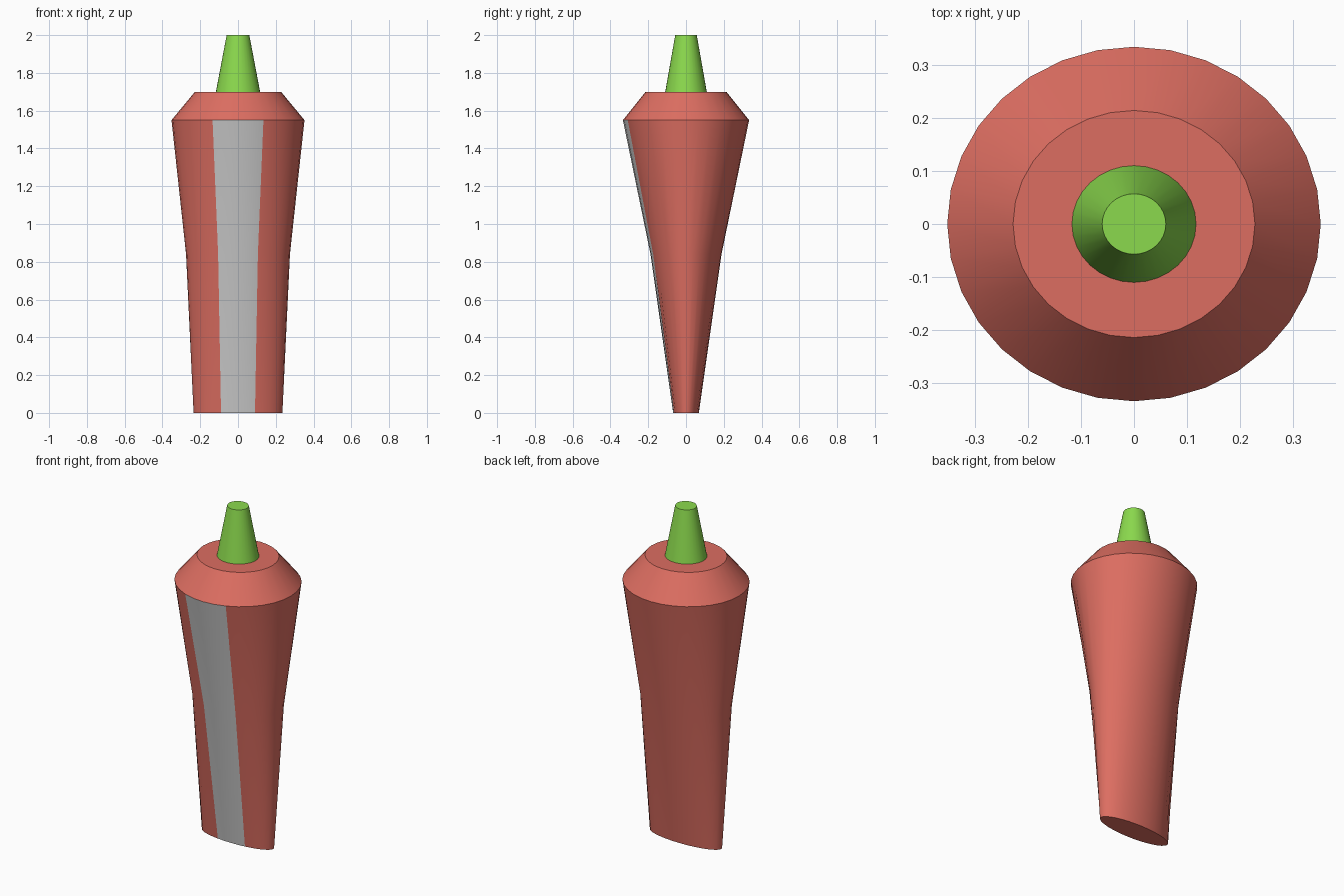
import bpy, bmesh, math

SIDES = 32

if "Cube" in bpy.data.objects:
    bpy.data.objects.remove(bpy.data.objects["Cube"], do_unlink=True)


def material(name, rgb):
    m = bpy.data.materials.new(name)
    m.use_nodes = True
    m.diffuse_color = (*rgb, 1)
    m.node_tree.nodes["Principled BSDF"].inputs["Base Color"].default_value = (*rgb, 1)
    return m


def loft(name, sections, mats):
    """Skin elliptical sections (z, x radius, y radius) and cap both ends."""
    bm = bmesh.new()
    rings = []
    for z, rx, ry in sections:
        angles = [math.tau * i / SIDES for i in range(SIDES)]
        rings.append([bm.verts.new((rx * math.cos(a), ry * math.sin(a), z)) for a in angles])
    for low, high in zip(rings, rings[1:]):
        for i in range(SIDES):
            j = (i + 1) % SIDES
            bm.faces.new((low[i], low[j], high[j], high[i]))
    bm.faces.new(rings[0][::-1])
    bm.faces.new(rings[-1])
    mesh = bpy.data.meshes.new(name)
    bm.to_mesh(mesh)
    bm.free()
    for m in mats:
        mesh.materials.append(m)
    obj = bpy.data.objects.new(name, mesh)
    bpy.context.collection.objects.link(obj)
    bpy.ops.object.select_all(action="DESELECT")
    obj.select_set(True)
    bpy.context.view_layer.objects.active = obj
    bpy.ops.object.shade_smooth_by_angle(angle=math.radians(30))
    return obj


red = material("soft red", (0.72, 0.155, 0.12))
grey = material("light grey", (0.62, 0.62, 0.62))
green = material("leaf green", (0.26, 0.70, 0.075))

# Squeezed tube with a flat crimped foot and a sloped shoulder
SHOULDER = 1.55
tube = loft("tube_body", [(0, 0.235, 0.068), (0.84, 0.275, 0.188),
                          (SHOULDER, 0.352, 0.334), (1.7, 0.228, 0.214)], [red, grey])

# Label stripe: the four middle faces of the front, below the shoulder
for face in tube.data.polygons:
    c = face.center
    if abs(face.normal.z) < 0.5 and c.z < SHOULDER and c.y < 0 and abs(c.x) < 0.36 * -c.y * 1.5:
        face.material_index = 0
    bearing = max(abs(tube.data.vertices[v].co.x) for v in face.vertices)
    if c.z < SHOULDER and c.y < 0 and abs(face.normal.z) < 0.5 and bearing < 0.14:
        face.material_index = 1

# Tapered nozzle
loft("nozzle", [(1.7, 0.117, 0.11), (2, 0.06, 0.057)], [green])
